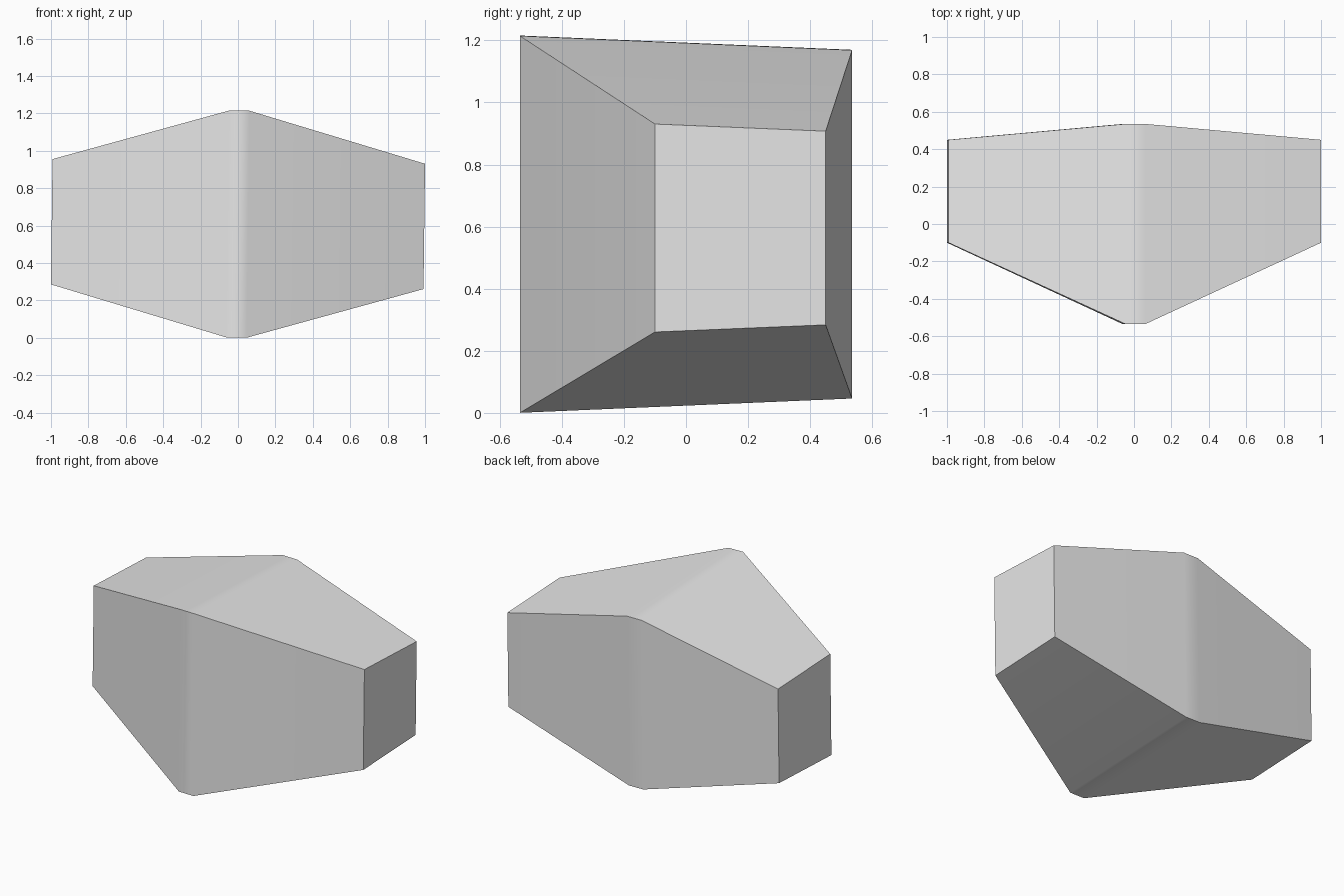
import bpy, bmesh
from math import radians

cube = bpy.data.objects.get("Cube")
if cube:
    bpy.data.objects.remove(cube, do_unlink=True)

grey = bpy.data.materials.new("plain_grey")
grey.use_nodes = True
colour = (0.8, 0.8, 0.8, 1)
grey.diffuse_color = colour
grey.node_tree.nodes["Principled BSDF"].inputs["Base Color"].default_value = colour

# Cross-sections: front y, back y, half height at front, half height at back
END = (-0.10, 0.45, 0.335, 0.312)
MIDDLE = (-0.535, 0.535, 0.607, 0.561)
STATIONS = [(-0.996, END), (-0.053, MIDDLE), (0.053, MIDDLE), (0.996, END)]

# Faceted block lofted along x
bm = bmesh.new()
rings = []
for x, (front, back, hf, hb) in STATIONS:
    corners = [(front, -hf), (back, -hb), (back, hb), (front, hf)]
    rings.append([bm.verts.new((x, y, z)) for y, z in corners])
for a, b in zip(rings, rings[1:]):
    for i in range(4):
        j = (i + 1) % 4
        bm.faces.new((a[i], a[j], b[j], b[i]))
bm.faces.new(rings[0])
bm.faces.new(rings[-1])
bmesh.ops.recalc_face_normals(bm, faces=bm.faces)

# Smooth only across the narrow central ridge; all other edges are crisp
for face in bm.faces:
    face.smooth = True
for edge in bm.edges:
    edge.smooth = edge.calc_face_angle() < radians(30)

mesh = bpy.data.meshes.new("wedge_block")
bm.to_mesh(mesh)
bm.free()
mesh.materials.append(grey)
block = bpy.data.objects.new("wedge_block", mesh)
bpy.context.collection.objects.link(block)

# Slight sideways lean
block.location.z = 0.608
block.rotation_euler.y = 0.0125

shading = block.modifiers.new("ridge_shading", 'WEIGHTED_NORMAL')
shading.keep_sharp = True
